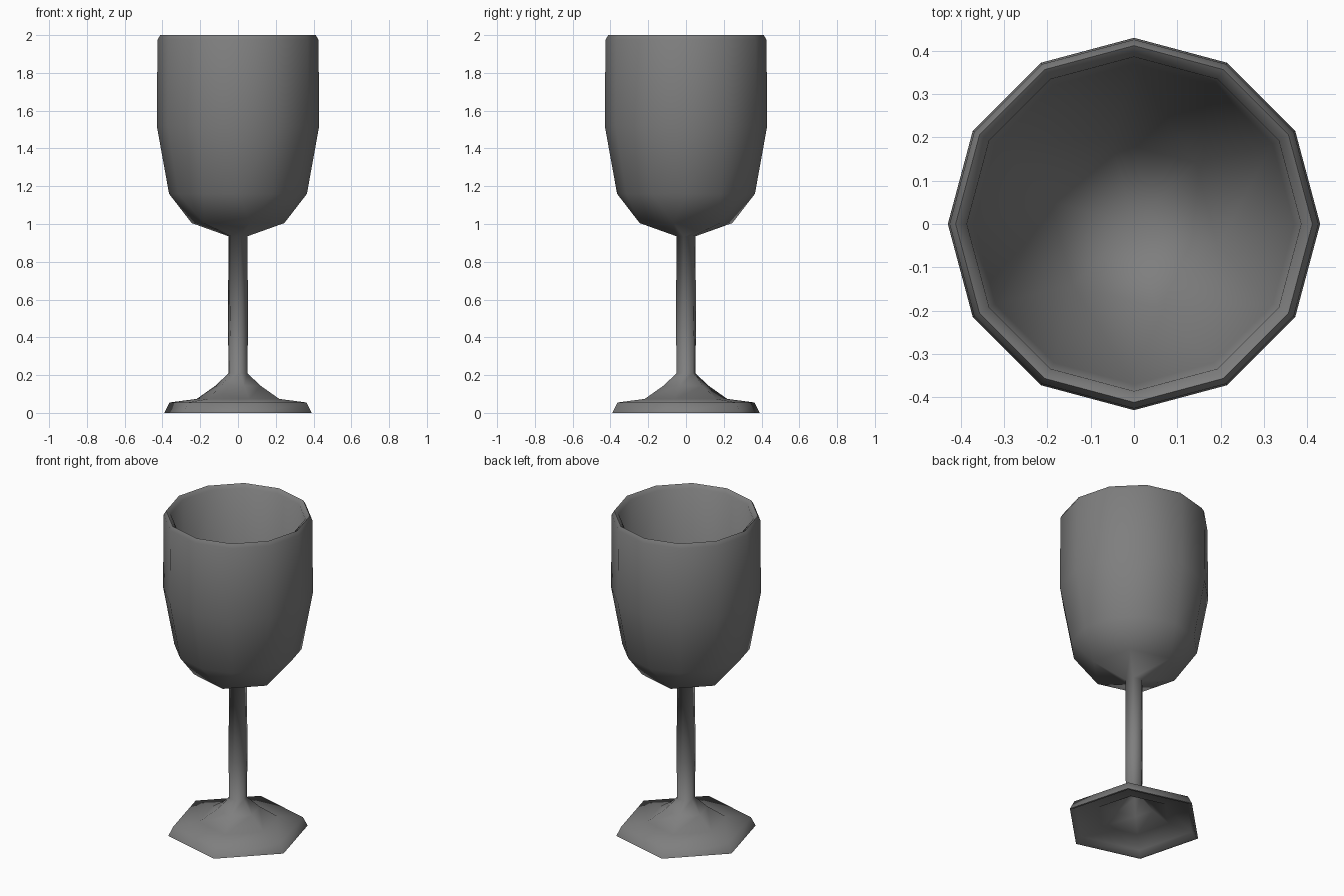
import bpy, bmesh
from math import radians, cos, sin

if "Cube" in bpy.data.objects:
    bpy.data.objects.remove(bpy.data.objects["Cube"])

# Continuous profile (sides, radius, height): hollow foot, stem, bowl, rim, inside of bowl
PROFILE = [
    (1, 0, 0.21),
    (6, 0.04, 0.19), (6, 0.12, 0.115), (6, 0.22, 0.055), (6, 0.365, 0.035), (6, 0.39, 0.0),  # underside
    (6, 0.404, 0.0), (6, 0.376, 0.055), (6, 0.226, 0.074),                    # foot top
    (6, 0.125, 0.143), (6, 0.051, 0.21),
    (6, 0.055, 0.45), (6, 0.052, 0.935),                                      # stem
    (6, 0.254, 1.005), (12, 0.365, 1.16), (12, 0.43, 1.52), (12, 0.426, 1.975),  # bowl outside
    (12, 0.412, 2.0), (12, 0.386, 1.98),                                      # rim
    (12, 0.37, 1.52), (6, 0.20, 1.17),                                        # bowl inside
    (1, 0, 0.95),
]


def ring(bm, sides, r, z):
    start = 45 if sides == 6 else 0
    angles = [radians(start + 360 * i / sides) for i in range(sides)]
    return [bm.verts.new((r * cos(a), r * sin(a), z)) for a in angles]


def bridge(bm, a, b):
    if len(a) > len(b):
        a, b = b, a
    n, m = len(a), len(b)
    if n == 1:
        for i in range(m):
            bm.faces.new((a[0], b[i], b[(i + 1) % m]))
    elif n == m:
        for i in range(n):
            j = (i + 1) % n
            bm.faces.new((a[i], a[j], b[j], b[i]))
    else:  # six sides opening out to twelve
        for k in range(n):
            t = [b[(2 * k + s) % m] for s in (1, 2, 3)]
            bm.faces.new((a[k], t[0], t[1]))
            bm.faces.new((a[k], t[1], t[2], a[(k + 1) % n]))


bm = bmesh.new()
rings = [ring(bm, *p) for p in PROFILE]
for lower, upper in zip(rings, rings[1:]):
    bridge(bm, lower, upper)
bmesh.ops.recalc_face_normals(bm, faces=bm.faces)
mesh = bpy.data.meshes.new("wine_goblet")
bm.to_mesh(mesh)
bm.free()
goblet = bpy.data.objects.new("wine_goblet", mesh)
bpy.context.collection.objects.link(goblet)

# Dark grey pewter
pewter = bpy.data.materials.new("dark_grey")
pewter.diffuse_color = (0.21, 0.21, 0.21, 1)
pewter.use_nodes = True
pewter.node_tree.nodes["Principled BSDF"].inputs["Base Color"].default_value = pewter.diffuse_color
mesh.materials.append(pewter)

# Smooth shading, keeping the foot edge crisp
bpy.context.view_layer.objects.active = goblet
goblet.select_set(True)
bpy.ops.object.shade_smooth_by_angle(angle=radians(85))
